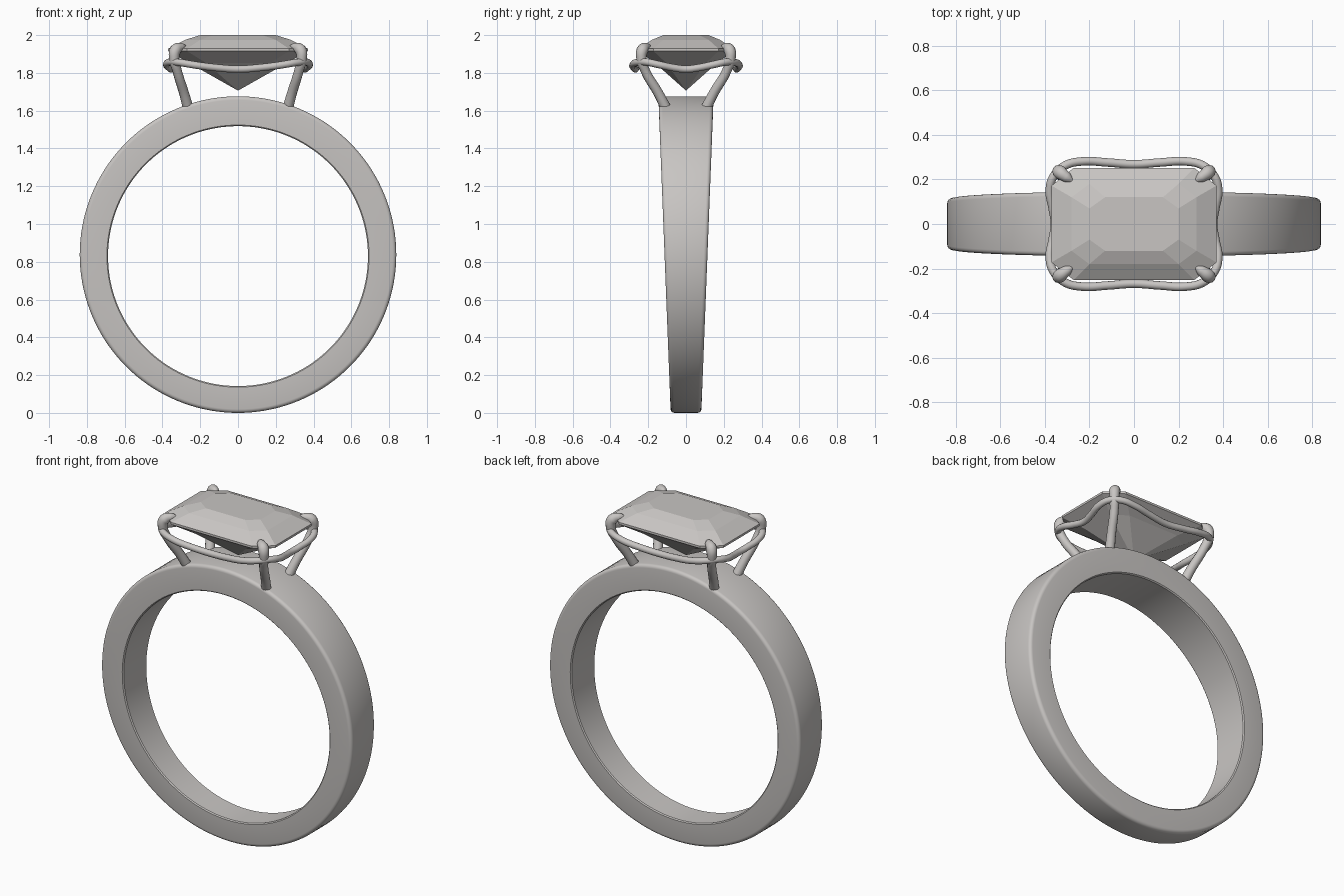
import bpy, bmesh
from math import sin, cos, pi, radians

cube = bpy.data.objects.get("Cube")
if cube:
    bpy.data.objects.remove(cube, do_unlink=True)

COLOUR = (0.58, 0.56, 0.545, 1)
metal = bpy.data.materials.new("pale warm grey")
metal.use_nodes = True
metal.diffuse_color = COLOUR
metal.node_tree.nodes["Principled BSDF"].inputs["Base Color"].default_value = COLOUR


def select(obj):
    bpy.ops.object.select_all(action="DESELECT")
    obj.select_set(True)
    bpy.context.view_layer.objects.active = obj


def mesh_object(name, bm):
    bmesh.ops.recalc_face_normals(bm, faces=bm.faces)
    mesh = bpy.data.meshes.new(name)
    bm.to_mesh(mesh)
    bm.free()
    mesh.materials.append(metal)
    obj = bpy.data.objects.new(name, mesh)
    bpy.context.collection.objects.link(obj)
    select(obj)
    return obj


def bridge(bm, a, b):
    for i in range(len(a)):
        j = (i + 1) % len(a)
        bm.faces.new((a[i], a[j], b[j], b[i]))


def tube(name, points, radius, scales=None, cyclic=False):
    """Round wire through the points, turned into a smooth mesh."""
    curve = bpy.data.curves.new(name, "CURVE")
    curve.dimensions = "3D"
    curve.bevel_depth = radius
    curve.bevel_resolution = 4
    curve.resolution_u = 8
    curve.use_fill_caps = True
    spline = curve.splines.new("BEZIER")
    spline.bezier_points.add(len(points) - 1)
    spline.use_cyclic_u = cyclic
    for i, (bp, p) in enumerate(zip(spline.bezier_points, points)):
        bp.co = p
        bp.handle_left_type = bp.handle_right_type = "AUTO"
        bp.radius = scales[i] if scales else 1
    curve.materials.append(metal)
    obj = bpy.data.objects.new(name, curve)
    bpy.context.collection.objects.link(obj)
    select(obj)
    bpy.ops.object.convert(target="MESH")
    bpy.ops.object.shade_smooth_by_angle(angle=radians(50))


# Band: a section swept round a circle, widening from bottom to top
OUTER, INNER, MID = 0.838, 0.688, 0.838
STEPS = 144


def band_section(angle):
    ring = []
    shift = -0.008                      # inner hole sits slightly low
    bevel = 0.02
    corner = [(OUTER - bevel + bevel * sin(t * pi / 8),
               bevel - bevel * cos(t * pi / 8)) for t in range(5)]
    half = [(INNER, 0.006), (INNER + 0.006, 0)] + [(r, d) for r, d in corner]
    sides = [(r, d, -1) for r, d in half] + [(r, d, 1) for r, d in reversed(half)]
    for r, inset, side in sides:
        z = MID + r * sin(angle)
        if r < INNER + 0.01:
            z += shift
        width = 0.081 + 0.039 * z
        ring.append((r * cos(angle), side * (width - inset), z))
    return ring


bm = bmesh.new()
rings = [[bm.verts.new(p) for p in band_section(2 * pi * i / STEPS)] for i in range(STEPS)]
for i in range(STEPS):
    bridge(bm, rings[i], rings[(i + 1) % STEPS])
mesh_object("band", bm)
bpy.ops.object.shade_smooth_by_angle(angle=radians(35))

# Gem: stacked cut-corner rectangles (half x, half y, cut x, cut y, z)
GEM_LEVELS = [
    (0.20, 0.12, 0.07, 0.05, 2.0),
    (0.28, 0.18, 0.08, 0.06, 1.975),
    (0.37, 0.252, 0.10, 0.08, 1.928),
    (0.37, 0.252, 0.10, 0.08, 1.915),
    (0.26, 0.165, 0.09, 0.06, 1.853),
]
bm = bmesh.new()
levels = []
for hx, hy, cx, cy, z in GEM_LEVELS:
    quarter = [(hx, hy - cy), (hx - cx, hy)]
    outline = (quarter + [(-x, y) for x, y in reversed(quarter)]
               + [(-x, -y) for x, y in quarter] + [(x, -y) for x, y in reversed(quarter)])
    levels.append([bm.verts.new((x, y, z)) for x, y in outline])
bm.faces.new(levels[0])
for upper, lower in zip(levels, levels[1:]):
    bridge(bm, upper, lower)
culet = bm.verts.new((0, 0, 1.706))
for i in range(8):
    bm.faces.new((levels[-1][i], levels[-1][(i + 1) % 8], culet))
mesh_object("gem", bm)

# Prongs: four claws rising from the band and curling over the gem corners
CLAW = [(0.26, 0.10, 1.60), (0.285, 0.145, 1.69), (0.322, 0.215, 1.81),
        (0.338, 0.236, 1.88), (0.330, 0.230, 1.922), (0.300, 0.208, 1.936),
        (0.276, 0.192, 1.937)]
CLAW_SCALE = [1.1, 1, 0.95, 1.05, 1.2, 0.9, 0.35]
for sx, side in ((1, "left"), (-1, "right")):
    for sy, end in ((-1, "front"), (1, "back")):
        tube(f"prong_{end}_{side}", [(x * sx, y * sy, z) for x, y, z in CLAW],
             0.026, CLAW_SCALE)

# Gallery rail: one closed wavy wire beneath the gem, mirrored from a quarter
QUARTER = [(0.355, 0, 1.82), (0.365, 0.07, 1.828), (0.378, 0.15, 1.845),
           (0.36, 0.215, 1.858), (0.31, 0.262, 1.855), (0.23, 0.281, 1.842),
           (0.12, 0.276, 1.828), (0, 0.268, 1.82)]
upper = QUARTER + [(-x, y, z) for x, y, z in QUARTER[-2::-1]]
rail = upper + [(x, -y, z) for x, y, z in upper[-2:0:-1]]
tube("gallery_rail", rail, 0.019, cyclic=True)
